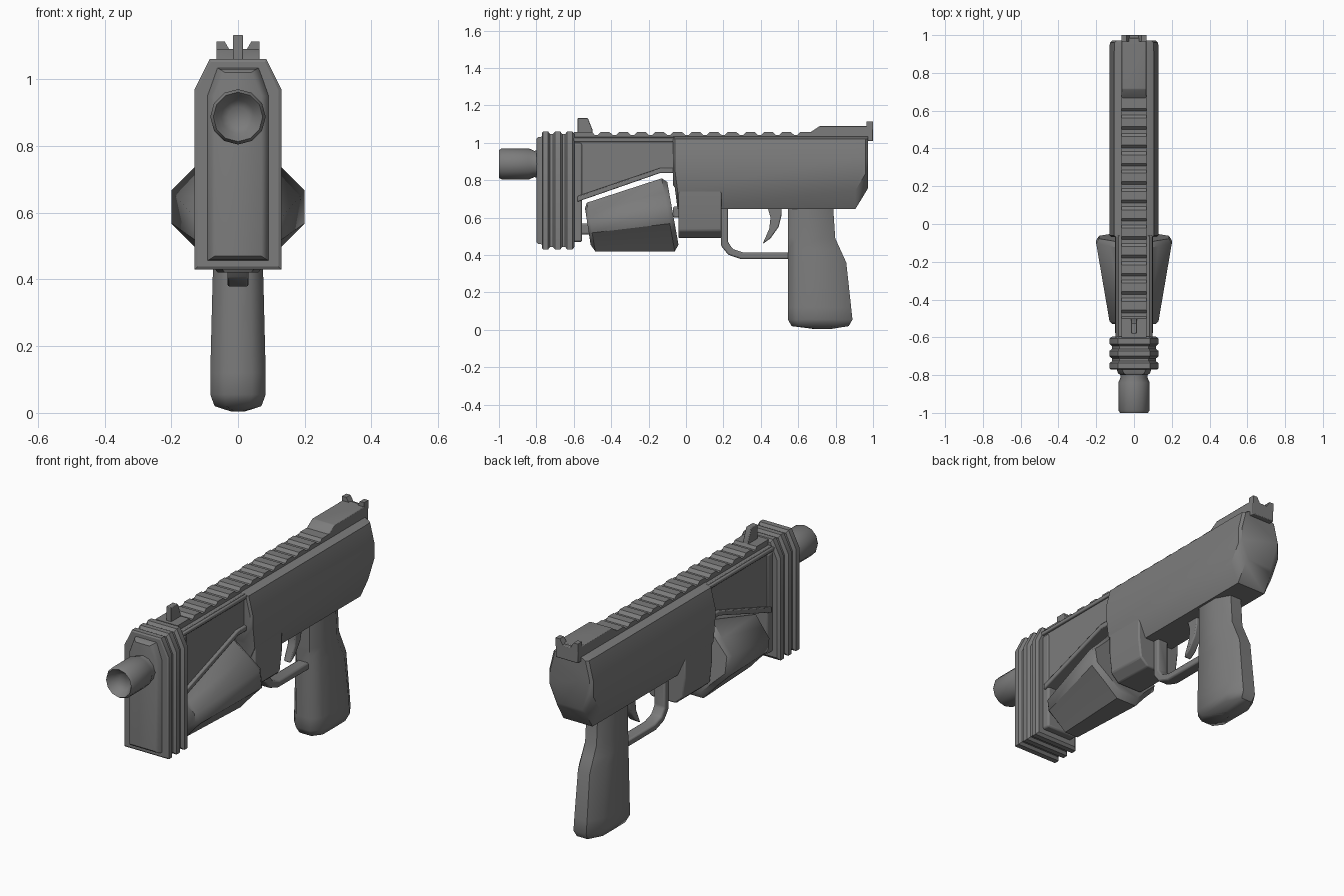
import bpy, bmesh, math
from mathutils import Vector

if "Cube" in bpy.data.objects:
    bpy.data.objects.remove(bpy.data.objects["Cube"])

metal = bpy.data.materials.new("gunmetal grey")
metal.use_nodes = True
GREY = (0.2, 0.2, 0.2, 1)
metal.diffuse_color = GREY
metal.node_tree.nodes["Principled BSDF"].inputs["Base Color"].default_value = GREY


def loft(name, rings, bevel=0, angle=40):
    """Skin matching closed rings and cap both ends."""
    bm = bmesh.new()
    rows = [[bm.verts.new(p) for p in ring] for ring in rings]
    n = len(rows[0])
    for a, b in zip(rows, rows[1:]):
        for i in range(n):
            j = (i + 1) % n
            bm.faces.new((a[i], a[j], b[j], b[i]))
    bm.faces.new(rows[0])
    bm.faces.new(rows[-1])
    bmesh.ops.recalc_face_normals(bm, faces=bm.faces)
    mesh = bpy.data.meshes.new(name)
    bm.to_mesh(mesh)
    bm.free()
    mesh.materials.append(metal)
    obj = bpy.data.objects.new(name, mesh)
    bpy.context.collection.objects.link(obj)
    if bevel:
        mod = obj.modifiers.new("Bevel", "BEVEL")
        mod.width = bevel
        mod.segments = 2
        mod.limit_method = "ANGLE"
    bpy.ops.object.select_all(action="DESELECT")
    obj.select_set(True)
    bpy.context.view_layer.objects.active = obj
    bpy.ops.object.shade_smooth_by_angle(angle=math.radians(angle))
    return obj


def prism(name, outline, half_width, bevel=0, x=0):
    """Side outline of (y, z) points given a width along x."""
    return loft(name, [[(x + s * half_width, y, z) for y, z in outline]
                       for s in (-1, 1)], bevel)


def mirrored(half, y):
    """Right half of an (x, z) section, completed on the left."""
    return [(x, y, z) for x, z in half] + [(-x, y, z) for x, z in reversed(half)]


def box(name, w, y0, y1, z0, z1, bevel=0, x=0):
    return prism(name, [(y0, z0), (y1, z0), (y1, z1), (y0, z1)], w, bevel, x)


# Muzzle with a dished mouth
def circle(y, r):
    return [(r * math.sin(math.tau * i / 12), y, 0.887 + r * math.cos(math.tau * i / 12))
            for i in range(12)]


loft("muzzle", [circle(y, r) for y, r in [
    (-0.95, 0.03), (-0.965, 0.05), (-0.99, 0.066), (-1, 0.074), (-0.985, 0.083),
    (-0.84, 0.083), (-0.81, 0.07), (-0.76, 0.085)]])


# Ribbed front block and its nose plate
def block_ring(y, d):
    return mirrored([(0.13 - d, 0.43 + d), (0.13 - d, 0.97 - d / 2), (0.085 - d / 2, 1.06 - d)], y)


ribs = [(-0.77, 0.008)]
for y in (-0.75, -0.685, -0.62):
    ribs += [(y - 0.015, 0), (y + 0.013, 0), (y + 0.024, 0.014), (y + 0.038, 0.014)]
loft("front_block", [block_ring(y, d) for y, d in ribs[:-1]], angle=30)
loft("nose_plate", [mirrored([(w, 0.43 + d), (w, 0.95), (w - 0.03, 1.06 - d)], y)
                    for y, w, d in [(-0.80, 0.07, 0.04), (-0.79, 0.085, 0.03), (-0.76, 0.095, 0.025)]])
box("block_backing", 0.09, -0.61, -0.555, 0.47, 1.0, 0.01)

# Upper fore body with a raised border round its side panel
prism("fore_body", [(-0.61, 1.03), (-0.06, 1.03), (-0.06, 0.84), (-0.14, 0.84),
                    (-0.57, 0.69), (-0.61, 0.69)], 0.085, 0.004)
prism("fore_lower_lip", [(-0.58, 0.685), (-0.58, 0.715), (-0.14, 0.865), (-0.06, 0.865),
                         (-0.06, 0.838), (-0.14, 0.838)], 0.1, 0.005)
box("fore_upper_lip", 0.097, -0.61, -0.06, 1.005, 1.025, 0.005)

# Tapered fore grip on a short rod
SECTION = [(0.3, 0), (0.65, 0.2), (1, 0.38), (1, 0.63), (0.65, 0.81), (0.3, 1)]
grip_rings = []
for y0, z0, y1, z1, w in [(-0.51, 0.455, -0.54, 0.65, 0.115), (-0.485, 0.42, -0.53, 0.68, 0.13),
                          (-0.06, 0.42, -0.13, 0.81, 0.2), (-0.04, 0.455, -0.1, 0.79, 0.185)]:
    low, high = Vector((0, y0, z0)), Vector((0, y1, z1))
    right = [low.lerp(high, s) + Vector((x * w, 0, 0)) for x, s in SECTION]
    left = [Vector((-p.x, p.y, p.z)) for p in reversed(right)]
    grip_rings.append(right + left)
loft("fore_grip", grip_rings)
box("fore_grip_rod", 0.035, -0.57, -0.5, 0.51, 0.57, 0.01)
box("fore_grip_pivot", 0.04, -0.07, 0.0, 0.6, 0.66, 0.01)


# Receiver with sloped rear corner, and the lower housing
def receiver_ring(y, bottom, d):
    return mirrored([(0.085 - d, bottom), (0.13 - d, bottom + 0.1), (0.13 - d, 0.92),
                     (0.105 - d, 1.02), (0.06, 1.035)], y)


loft("receiver", [receiver_ring(*r) for r in [
    (-0.07, 0.775, 0.01), (-0.06, 0.76, 0), (-0.045, 0.645, 0), (0.905, 0.645, 0),
    (0.96, 0.735, 0.002), (0.972, 0.755, 0.015)]])
loft("lower_housing", [mirrored([(0.07, 0.49), (0.115, 0.53), (0.128, 0.64), (0.128, 0.78)], y)
                       for y in (-0.04, 0.19)], 0.008)

# Scalloped top rail
rail = [(0.74, 1.0), (-0.6, 1.0), (-0.6, 1.058), (-0.5, 1.058)]
for i in range(12):
    y = -0.49 + i * 0.097
    rail += [(y, 1.043), (y + 0.02, 1.043), (y + 0.035, 1.058), (y + 0.08, 1.058)]
rail.append((0.74, 1.058))
prism("top_rail", rail, 0.065)

# Front and rear sights
prism("front_sight", [(-0.58, 1.04), (-0.58, 1.132), (-0.525, 1.132), (-0.5, 1.07),
                      (-0.5, 1.04)], 0.015, 0.003)
prism("rear_sight_base", [(0.65, 1.04), (0.67, 1.06), (0.715, 1.09), (0.985, 1.09),
                          (0.985, 1.02), (0.65, 1.02)], 0.065, 0.004)
box("rear_sight_back", 0.065, 0.96, 1.0, 1.01, 1.085, 0.004)
for side, s in (("left", 1), ("right", -1)):
    loft("rear_sight_ear_" + side, [[(s * x, y, z) for x, z in
         [(0.015, 1.07), (0.065, 1.07), (0.065, 1.113), (0.04, 1.113)]] for y in (0.965, 1.0)])

# Trigger guard and trigger
prism("trigger_guard", [(0.187, 0.66), (0.187, 0.45), (0.225, 0.402), (0.295, 0.378), (0.56, 0.378),
                        (0.56, 0.414), (0.305, 0.414), (0.25, 0.432), (0.224, 0.47), (0.224, 0.66)],
      0.032, 0.008)
prism("trigger", [(0.435, 0.66), (0.452, 0.6), (0.445, 0.54), (0.41, 0.46), (0.45, 0.487),
                  (0.495, 0.55), (0.51, 0.61), (0.512, 0.66)], 0.022, 0.006)


# Pistol grip: rounded sections stacked upward
def handle_ring(z, y0, y1, w):
    c = 0.045
    return [(-w * 0.5, y0, z), (w * 0.5, y0, z), (w, y0 + c, z), (w, y1 - c * 1.6, z),
            (w * 0.45, y1, z), (-w * 0.45, y1, z), (-w, y1 - c * 1.6, z), (-w, y0 + c, z)]


loft("pistol_grip", [handle_ring(*r) for r in [
    (0.004, 0.69, 0.77, 0.02), (0.02, 0.565, 0.87, 0.07), (0.055, 0.545, 0.89, 0.083),
    (0.12, 0.545, 0.883, 0.083), (0.36, 0.545, 0.857, 0.077), (0.43, 0.545, 0.825, 0.075),
    (0.49, 0.545, 0.798, 0.074), (0.68, 0.545, 0.785, 0.073)]], angle=50)
